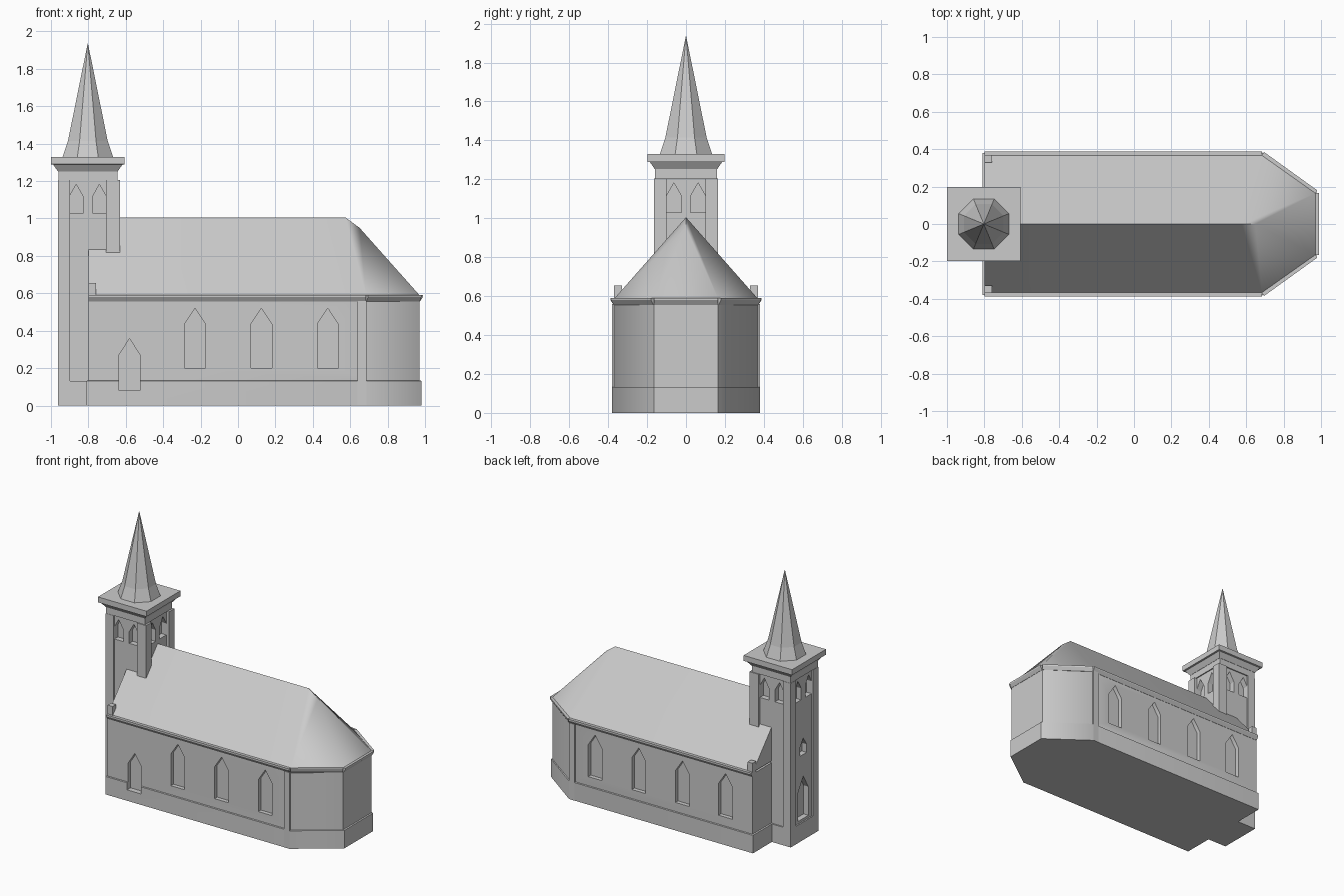
import bpy, bmesh, math

if "Cube" in bpy.data.objects:
    bpy.data.objects.remove(bpy.data.objects["Cube"])

stone = bpy.data.materials.new("pale grey stone")
stone.diffuse_color = (0.6, 0.6, 0.6, 1)
stone.use_nodes = True
stone.node_tree.nodes["Principled BSDF"].inputs["Base Color"].default_value = stone.diffuse_color
TX = -0.803  # tower axis


def make(name, verts, faces):
    me = bpy.data.meshes.new(name)
    me.from_pydata(verts, [], faces)
    bm = bmesh.new()
    bm.from_mesh(me)
    bmesh.ops.recalc_face_normals(bm, faces=bm.faces)
    bm.to_mesh(me)
    bm.free()
    me.materials.append(stone)
    ob = bpy.data.objects.new(name, me)
    bpy.context.collection.objects.link(ob)
    return ob


def loft(name, rings):
    """Closed solid through rings of equal point count."""
    n = len(rings[0])
    verts = [p for r in rings for p in r]
    faces = [list(range(n)), [len(verts) - n + i for i in range(n)]]
    for k in range(len(rings) - 1):
        for i in range(n):
            j = (i + 1) % n
            faces.append([k*n + i, k*n + j, (k+1)*n + j, (k+1)*n + i])
    return make(name, verts, faces)


def rect(x0, x1, y0, y1, z):
    return [(x0, y0, z), (x1, y0, z), (x1, y1, z), (x0, y1, z)]


def box(name, x0, x1, y0, y1, z0, z1):
    return loft(name, [rect(x0, x1, y0, y1, z0), rect(x0, x1, y0, y1, z1)])


def lancet(axis, c, w, z0, zs, z1, a, b):
    """Pointed-arch prism; axis is the direction it is pushed along, a to b."""
    prof = [(c-w/2, z0), (c+w/2, z0), (c+w/2, zs), (c, z1), (c-w/2, zs)]
    rings = [[(u, d, z) if axis == 'y' else (d, u, z) for u, z in prof] for d in (a, b)]
    return loft("cutter", rings)


def carve(ob, cutters):
    for c in cutters:
        m = ob.modifiers.new("cut", 'BOOLEAN')
        m.object, m.operation, m.solver = c, 'DIFFERENCE', 'EXACT'
    dg = bpy.context.evaluated_depsgraph_get()
    me = bpy.data.meshes.new_from_object(ob.evaluated_get(dg))
    ob.modifiers.clear()
    ob.data = me
    for c in cutters:
        bpy.data.objects.remove(c)


def soften(ob):
    bpy.ops.object.select_all(action='DESELECT')
    ob.select_set(True)
    bpy.context.view_layer.objects.active = ob
    bpy.ops.object.shade_smooth_by_angle(angle=math.radians(40))
    m = ob.modifiers.new("weighted", 'WEIGHTED_NORMAL')
    m.keep_sharp = True


# Nave walls with a plinth and a three-sided east end
def plan(o, z):
    return [(-0.80-o, -0.37-o, z), (0.685, -0.37-o, z), (0.97+o, -0.165, z),
            (0.97+o, 0.165, z), (0.685, 0.37+o, z), (-0.80-o, 0.37+o, z)]


walls = loft("nave_walls", [plan(0.01, 0), plan(0.01, 0.132), plan(0, 0.134), plan(0, 0.575)])
cuts = []
for s in (-1, 1):
    for x in (-0.58, -0.23, 0.125, 0.48):
        low = s < 0 and x < -0.5
        z0, zs, z1 = (0.08, 0.27, 0.358) if low else (0.20, 0.435, 0.52)
        cuts.append(lancet('y', x, 0.112, z0, zs, z1, s*0.34, s*0.45))
carve(walls, cuts)
soften(walls)

# Corner pilasters of the nave
for s in (-1, 1):
    y = sorted((s*0.34, s*0.381))
    box("corner_pilaster", 0.64, 0.686, y[0], y[1], 0, 0.56)

# Roof: gable at the west, clipped hips at the east
w, e, z = 0.368, 0.972, 0.588
roof = make("roof",
            [(-0.80, -w, z), (0.685, -w, z), (e, -0.165, z), (e, 0.165, z), (0.685, w, z),
             (-0.80, w, z), (-0.80, 0, 1.005), (0.575, 0, 1.005), (0.65, 0, 0.95)],
            [(0, 1, 7, 6), (1, 2, 8, 7), (2, 3, 8), (3, 4, 7, 8), (4, 5, 6, 7),
             (5, 0, 6), (0, 5, 4, 3, 2, 1)])
soften(roof)


# Gutters along each eave
def gutter(p, q):
    dx, dy = q[0]-p[0], q[1]-p[1]
    l = math.hypot(dx, dy)
    nx, ny = dy/l, -dx/l
    prof = [(-0.03, 0.555), (0.002, 0.555), (0.018, 0.579), (0.018, 0.59), (-0.006, 0.59), (-0.03, 0.588)]
    loft("gutter", [[(a[0]+nx*o, a[1]+ny*o, h) for o, h in prof] for a in (p, q)])


corners = [c[:2] for c in plan(0, 0)]
for i in range(5):
    gutter(corners[i], corners[i+1])

# Kneeler stones at the west gable
for s in (-1, 1):
    y = sorted((s*0.33, s*0.37))
    box("kneeler", -0.80, -0.76, y[0], y[1], 0.56, 0.655)

# Tower shaft with sunk panels and lancets
shaft = box("tower_shaft", TX-0.15, TX+0.15, -0.15, 0.15, 0, 1.25)
cuts = []
for c in (-0.062, 0.062):
    for s in (-1, 1):
        cuts.append(lancet('y', TX+c, 0.076, 1.03, 1.115, 1.182, s*0.11, s*0.2))
        cuts.append(lancet('x', c, 0.076, 1.03, 1.115, 1.182, TX+s*0.11, TX+s*0.2))
cuts.append(lancet('x', 0, 0.08, 0.62, 0.68, 0.74, TX-0.11, TX-0.2))
cuts.append(lancet('x', 0, 0.12, 0.15, 0.36, 0.46, TX-0.11, TX-0.2))
carve(shaft, cuts)

# Corner strips, plinth and frieze of the tower
for s in (-1, 1):
    y = sorted((s*0.096, s*0.16))
    box("west_strip", TX-0.16, TX-0.096, y[0], y[1], 0, 1.205)
    y = sorted((s*0.10, s*0.165))
    box("east_strip", TX+0.097, TX+0.172, y[0], y[1], 0.6, 1.205)
box("tower_plinth", TX-0.16, TX+0.05, -0.16, 0.16, 0, 0.132)
box("tower_frieze", TX-0.158, TX+0.158, -0.158, 0.158, 1.205, 1.255)


# Cornice
def square(h, z):
    return rect(TX-h, TX+h, -h, h, z)


loft("cornice", [square(0.16, 1.252), square(0.185, 1.288), square(0.197, 1.29), square(0.197, 1.33)])


# Eight-sided spire with a flared foot
def octagon(flat, z):
    r = flat / math.cos(math.pi/8)
    return [(TX+r*math.cos(math.pi/8+i*math.pi/4), r*math.sin(math.pi/8+i*math.pi/4), z) for i in range(8)]


loft("spire", [octagon(0.135, 1.328), octagon(0.106, 1.415), octagon(0.001, 1.935)])
